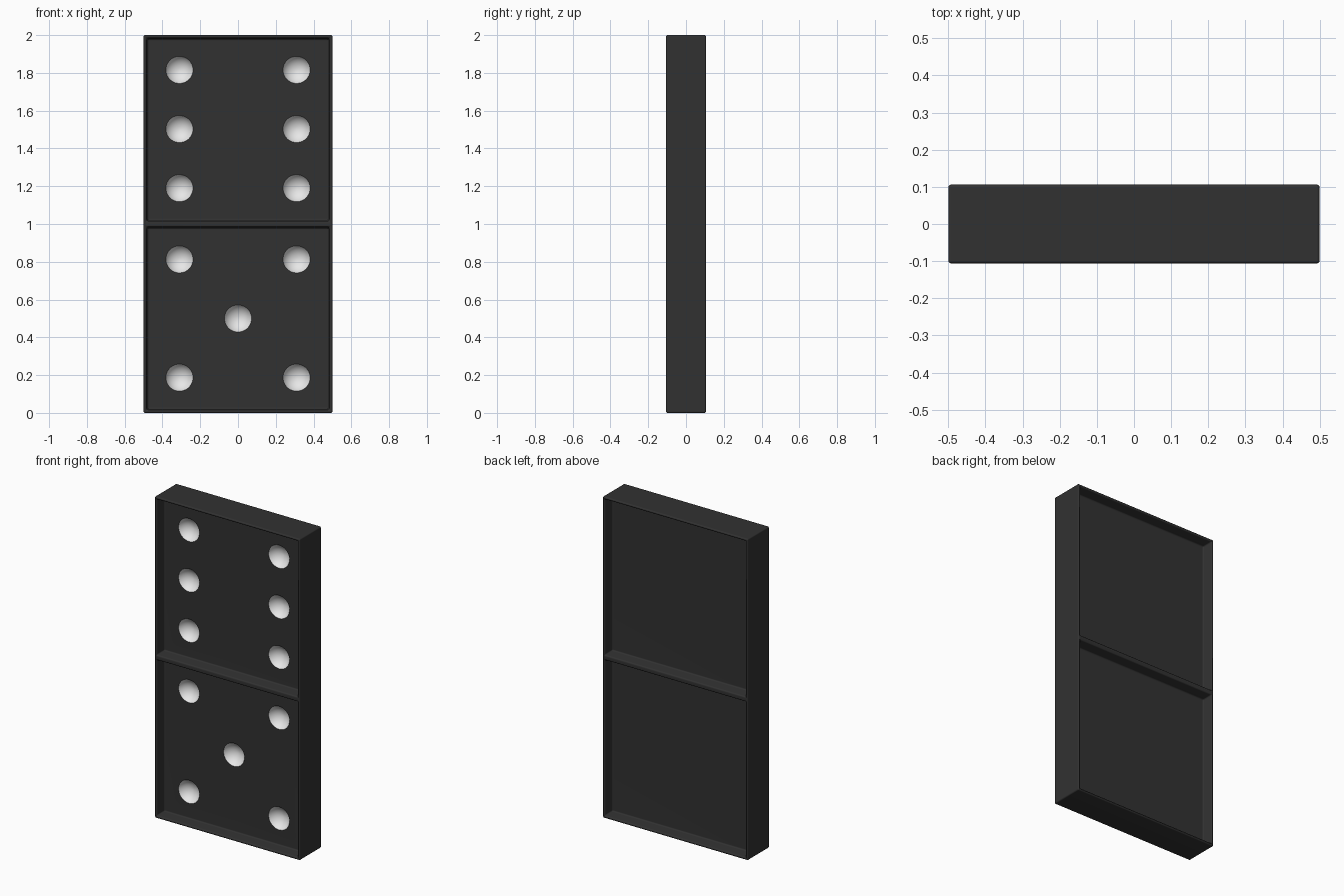
import bpy
import bmesh
import math
from mathutils import Matrix, Vector

cube = bpy.data.objects.get("Cube")
if cube:
    bpy.data.objects.remove(cube, do_unlink=True)

WIDTH, DEPTH, HEIGHT = 1.0, 0.212, 2.0
RECESS = 0.067
FLOOR = DEPTH / 2 - RECESS      # distance of the sunken panels from the centre


def make_material(name, value):
    mat = bpy.data.materials.new(name)
    mat.use_nodes = True
    color = (value, value, value, 1)
    mat.diffuse_color = color
    bsdf = mat.node_tree.nodes["Principled BSDF"]
    bsdf.inputs["Base Color"].default_value = color
    bsdf.inputs["Roughness"].default_value = 0.5
    return mat


black = make_material("black", 0.031)
white = make_material("white", 0.8)


def make_object(name, bm):
    mesh = bpy.data.meshes.new(name)
    bm.to_mesh(mesh)
    bm.free()
    obj = bpy.data.objects.new(name, mesh)
    bpy.context.collection.objects.link(obj)
    mesh.materials.append(black)
    mesh.materials.append(white)
    return obj


def apply_modifiers(obj):
    bpy.context.view_layer.objects.active = obj
    for mod in list(obj.modifiers):
        bpy.ops.object.modifier_apply(modifier=mod.name)


# Tile: a block split at mid height, with two sunken panels on front and back
# that leave a raised rim and a divider bar between them
bm = bmesh.new()
bmesh.ops.create_cube(bm, size=1, matrix=Matrix.Translation((0, 0, HEIGHT / 2))
                      @ Matrix.Diagonal((WIDTH, DEPTH, HEIGHT, 1)))
bmesh.ops.bisect_plane(bm, geom=bm.verts[:] + bm.edges[:] + bm.faces[:],
                       plane_co=(0, 0, HEIGHT / 2), plane_no=(0, 0, 1))
bm.normal_update()
panels = [f for f in bm.faces if abs(f.normal.y) > 0.9]
bmesh.ops.inset_individual(bm, faces=panels, thickness=0.022)
bmesh.ops.inset_individual(bm, faces=panels, thickness=0.008, depth=-RECESS)
tile = make_object("tile", bm)
bevel = tile.modifiers.new("soft_edges", "BEVEL")
bevel.width = 0.009
bevel.segments = 3
bevel.limit_method = "ANGLE"
apply_modifiers(tile)

# Pips: white bowls scooped out of the front, a six above a five
SPREAD_X, SPREAD_Z, RADIUS, BOWL = 0.31, 0.313, 0.072, 0.045
sphere_radius = (RADIUS ** 2 + BOWL ** 2) / (2 * BOWL)
six = [(x, z) for x in (-1, 1) for z in (-1, 0, 1)]
five = [(x, z) for x in (-1, 1) for z in (-1, 1)] + [(0, 0)]
bm = bmesh.new()
for spots, middle in ((six, 1.503), (five, 0.5)):
    for x, z in spots:
        centre = Vector((x * SPREAD_X, -FLOOR - sphere_radius + BOWL,
                         middle + z * SPREAD_Z))
        bmesh.ops.create_uvsphere(
            bm, u_segments=40, v_segments=24, radius=sphere_radius,
            matrix=Matrix.Translation(centre) @ Matrix.Rotation(math.pi / 2, 4, "X"))
for face in bm.faces:
    face.material_index = 1
cutter = make_object("pip_cutter", bm)
cutter.hide_render = True
cut = tile.modifiers.new("pips", "BOOLEAN")
cut.operation = "DIFFERENCE"
cut.solver = "EXACT"
cut.object = cutter
apply_modifiers(tile)
bpy.data.objects.remove(cutter, do_unlink=True)

# Smooth shading that keeps the large faces flat
bpy.ops.object.select_all(action="DESELECT")
tile.select_set(True)
bpy.context.view_layer.objects.active = tile
bpy.ops.object.shade_smooth_by_angle(angle=math.radians(35))
weighted = tile.modifiers.new("flat_panels", "WEIGHTED_NORMAL")
weighted.keep_sharp = True
apply_modifiers(tile)
